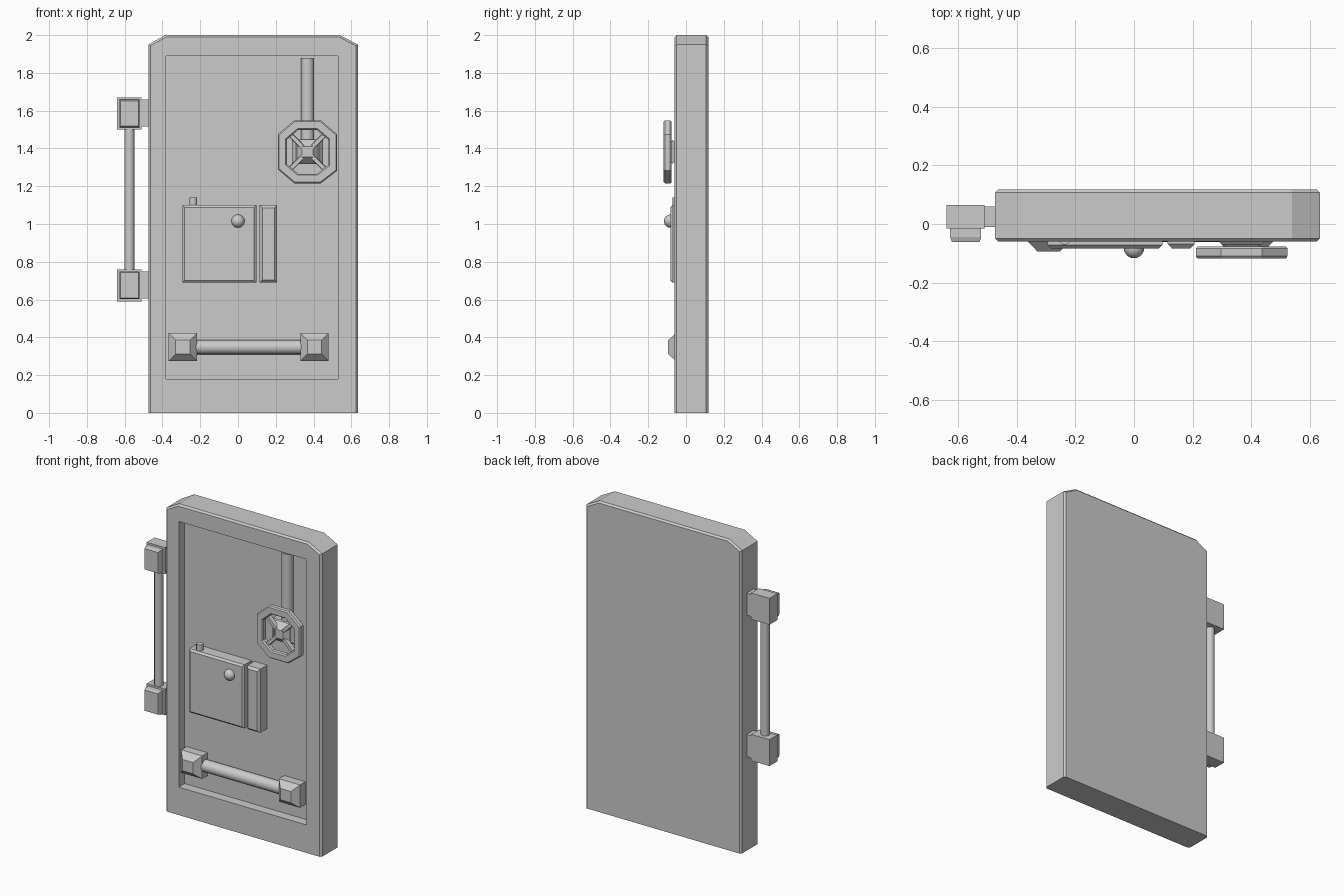
import bpy, bmesh, math
from mathutils import Matrix

if "Cube" in bpy.data.objects:
    bpy.data.objects.remove(bpy.data.objects["Cube"])


def make(name, bm, smooth=None):
    bmesh.ops.recalc_face_normals(bm, faces=bm.faces)
    me = bpy.data.meshes.new(name)
    bm.to_mesh(me)
    bm.free()
    ob = bpy.data.objects.new(name, me)
    bpy.context.collection.objects.link(ob)
    if smooth:
        bpy.ops.object.select_all(action='DESELECT')
        ob.select_set(True)
        bpy.context.view_layer.objects.active = ob
        bpy.ops.object.shade_smooth_by_angle(angle=math.radians(smooth))
    return ob


def loft(name, loops, closed=False):
    """Skin a list of equal-length point loops; cap the ends or close the cycle."""
    bm = bmesh.new()
    rings = [[bm.verts.new(p) for p in loop] for loop in loops]
    n = len(rings[0])
    pairs = list(zip(rings, rings[1:])) + ([(rings[-1], rings[0])] if closed else [])
    for a, b in pairs:
        for i in range(n):
            j = (i + 1) % n
            bm.faces.new((a[i], a[j], b[j], b[i]))
    if not closed:
        bm.faces.new(rings[0])
        bm.faces.new(rings[-1])
    return make(name, bm)


def block(name, x, z, layers):
    """Rectangular block growing toward the front; layers = (y, inset)."""
    return loft(name, [[(x[0] + i, y, z[0] + i), (x[1] - i, y, z[0] + i),
                        (x[1] - i, y, z[1] - i), (x[0] + i, y, z[1] - i)]
                       for y, i in layers])


def rod(name, centre, radius, length, axis='Z', sides=16):
    bm = bmesh.new()
    bmesh.ops.create_cone(bm, cap_ends=True, segments=sides, radius1=radius,
                          radius2=radius, depth=length)
    rot = Matrix.Rotation(math.pi / 2, 4, 'Y') if axis == 'X' else Matrix()
    bmesh.ops.transform(bm, matrix=Matrix.Translation(centre) @ rot, verts=bm.verts)
    return make(name, bm, 40)


# Door slab: clipped top corners, bevelled sides and top, square bottom
FRONT, BACK, FLOOR = -0.06, 0.118, 0.0
outline = [(-0.475, 0), (0.635, 0), (0.635, 1.95), (0.54, 2.0), (-0.385, 2.0), (-0.475, 1.95)]
slab = loft("door_slab", [[(x, y, z) for x, z in outline] for y in (FRONT, BACK)])
bm = bmesh.new()
bm.from_mesh(slab.data)
rim = [e for e in bm.edges
       if abs(e.verts[0].co.y - e.verts[1].co.y) < 1e-5
       and max(v.co.z for v in e.verts) > 0.01]
bmesh.ops.bevel(bm, geom=rim, offset=0.011, segments=1, profile=0.5, affect='EDGES')
bm.to_mesh(slab.data)
bm.free()

# Recessed front panel
cutter = block("recess_cutter", (-0.38, 0.53), (0.18, 1.89), [(FLOOR, 0), (-0.3, 0)])
mod = slab.modifiers.new("recess", 'BOOLEAN')
mod.operation, mod.object, mod.solver = 'DIFFERENCE', cutter, 'EXACT'
bpy.context.view_layer.objects.active = slab
bpy.ops.object.modifier_apply(modifier=mod.name)
bpy.data.objects.remove(cutter)

# Hinges and hinge rod
for label, z0 in (("lower", 0.59), ("upper", 1.50)):
    z1 = z0 + 0.17
    block(f"{label}_hinge_block", (-0.64, -0.51), (z0, z1), [(0.065, 0), (-0.015, 0)])
    block(f"{label}_hinge_cap", (-0.628, -0.522), (z0 + 0.012, z1 - 0.012),
          [(0.0, 0), (-0.045, 0), (-0.062, 0.006)])
    block(f"{label}_hinge_arm", (-0.52, -0.46), (z0 + 0.015, z1 - 0.012),
          [(0.06, 0), (-0.01, 0)])
rod("hinge_rod", (-0.575, 0.015, 1.13), 0.027, 0.80, sides=12)

# Lock box with side plate, knob and peg
block("lock_box", (-0.295, 0.097), (0.69, 1.10), [(0.01, 0), (-0.072, 0), (-0.083, 0.012)])
block("lock_side_plate", (0.115, 0.207), (0.69, 1.10), [(0.01, 0), (-0.068, 0), (-0.083, 0.014)])
bm = bmesh.new()
bmesh.ops.create_uvsphere(bm, u_segments=20, v_segments=12, radius=0.035,
                          matrix=Matrix.Translation((0, -0.082, 1.015)))
make("lock_knob", bm, 60)
rod("lock_peg", (-0.237, -0.05, 1.11), 0.021, 0.06, sides=12)

# Lower handle bar between two tapered mounts
block("left_bar_mount", (-0.367, -0.217), (0.275, 0.422), [(0.01, 0), (-0.055, 0), (-0.094, 0.037)])
block("right_bar_mount", (0.33, 0.48), (0.275, 0.422), [(0.01, 0), (-0.055, 0), (-0.094, 0.037)])
rod("handle_bar", (0.057, -0.023, 0.348), 0.038, 0.58, axis='X')

# Vertical latch rod above the wheel
rod("latch_rod", (0.368, -0.022, 1.635), 0.035, 0.49)

# Wheel: octagonal ring, diagonal spokes and tapered hub
CX, CZ = 0.368, 1.382
octagon = [(-0.07, 0.167), (0.07, 0.167), (0.157, 0.093), (0.157, -0.1),
           (0.07, -0.167), (-0.07, -0.167), (-0.157, -0.093), (-0.157, 0.093)]
section = [(0.96, -0.118), (1.0, -0.110), (1.0, -0.084), (0.96, -0.077),
           (0.74, -0.077), (0.70, -0.084), (0.70, -0.110), (0.74, -0.118)]
loft("wheel_ring", [[(CX + x * s, y, CZ + z * s) for x, z in octagon]
                    for s, y in section], closed=True)
for k in range(4):
    spoke = block(f"wheel_spoke_{k + 1}", (0.03, 0.135), (-0.013, 0.013),
                  [(-0.08, 0), (-0.106, 0.003)])
    spoke.data.transform(Matrix.Translation((CX, 0, CZ))
                         @ Matrix.Rotation(math.radians(45 + 90 * k), 4, 'Y'))
block("wheel_hub", (CX - 0.065, CX + 0.065), (CZ - 0.065, CZ + 0.065),
      [(-0.068, 0), (-0.108, 0.037)])
block("wheel_hub_base", (CX - 0.082, CX + 0.082), (CZ - 0.065, CZ + 0.065),
      [(0.01, 0), (-0.055, 0), (-0.078, 0.02)])
